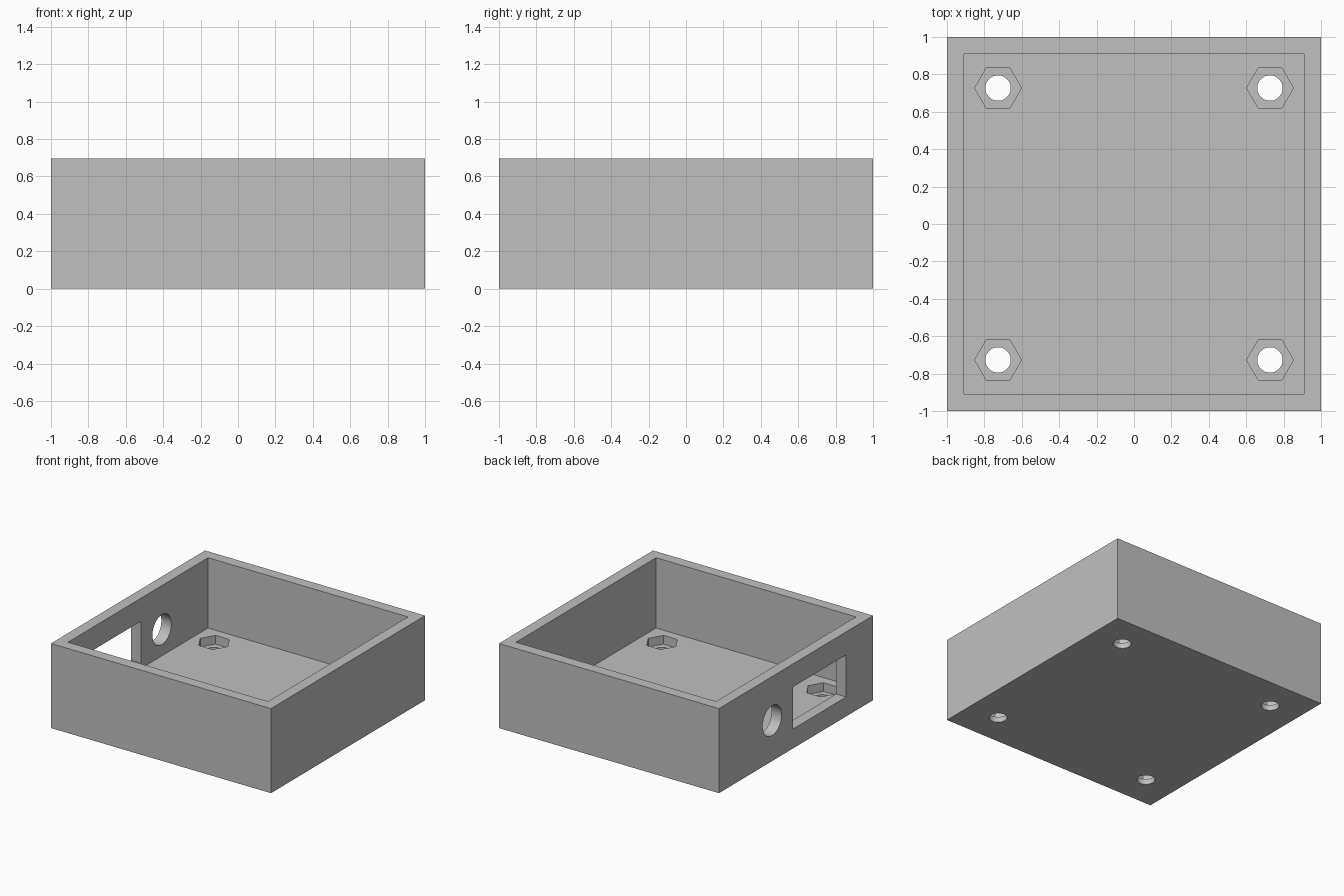
import bpy
import math
from mathutils import Matrix, Vector

cube = bpy.data.objects.get("Cube")
if cube:
    bpy.data.objects.remove(cube, do_unlink=True)

HEIGHT, INNER, FLOOR = 0.695, 0.909, 0.117
BOLT = 0.727          # bolt centre offset in x and y
NUT_BASE = 0.045      # bottom of the nut pockets

grey = bpy.data.materials.new("light grey")
grey.use_nodes = True
colour = (0.527, 0.527, 0.527, 1)
grey.diffuse_color = colour
grey.node_tree.nodes["Principled BSDF"].inputs["Base Color"].default_value = colour


def box(name, low, high):
    """Box between two opposite corners."""
    low, high = Vector(low), Vector(high)
    bpy.ops.mesh.primitive_cube_add(size=1)
    obj = bpy.context.object
    obj.name = name
    size = Matrix.Diagonal((*(high - low), 1))
    obj.data.transform(Matrix.Translation((low + high) / 2) @ size)
    return obj


def prism(name, sides, radius, depth, centre, turn):
    """Regular prism or cylinder, turned by a matrix."""
    bpy.ops.mesh.primitive_cylinder_add(vertices=sides, radius=radius, depth=depth)
    obj = bpy.context.object
    obj.name = name
    obj.data.transform(Matrix.Translation(centre) @ turn)
    return obj


def cut(target, cutter):
    """Subtract the cutter from the target and remove it."""
    cutter.hide_render = True
    mod = target.modifiers.new("cut", "BOOLEAN")
    mod.operation = "DIFFERENCE"
    mod.solver = "EXACT"
    mod.object = cutter
    bpy.context.view_layer.objects.active = target
    bpy.ops.object.modifier_apply(modifier=mod.name)
    bpy.data.objects.remove(cutter, do_unlink=True)


# Open-topped case
case = box("open_case", (-1, -1, 0), (1, 1, HEIGHT))
case.data.materials.append(grey)
cut(case, box("cavity_cutter", (-INNER, -INNER, FLOOR), (INNER, INNER, 1)))

# Rectangular port and round cable hole in one side wall
cut(case, box("port_cutter", (-1.1, -0.65, 0.16), (-0.8, 0.04, 0.505)))
cut(case, prism("cable_cutter", 48, 0.123, 0.4, (-1, 0.31, 0.333),
                Matrix.Rotation(math.pi / 2, 4, "Y")))

# Bolt holes with hexagonal nut pockets in the floor corners
for x in (-BOLT, BOLT):
    for y in (-BOLT, BOLT):
        cut(case, prism("nut_cutter", 6, 0.125, 0.2, (x, y, NUT_BASE + 0.1),
                        Matrix.Rotation(math.pi / 6, 4, "Z")))
        cut(case, prism("bolt_cutter", 32, 0.068, 0.4, (x, y, 0),
                        Matrix.Identity(4)))

# Smooth the round holes, keep edges sharp
bpy.ops.object.select_all(action="DESELECT")
case.select_set(True)
bpy.context.view_layer.objects.active = case
bpy.ops.object.shade_smooth_by_angle(angle=math.radians(30))
